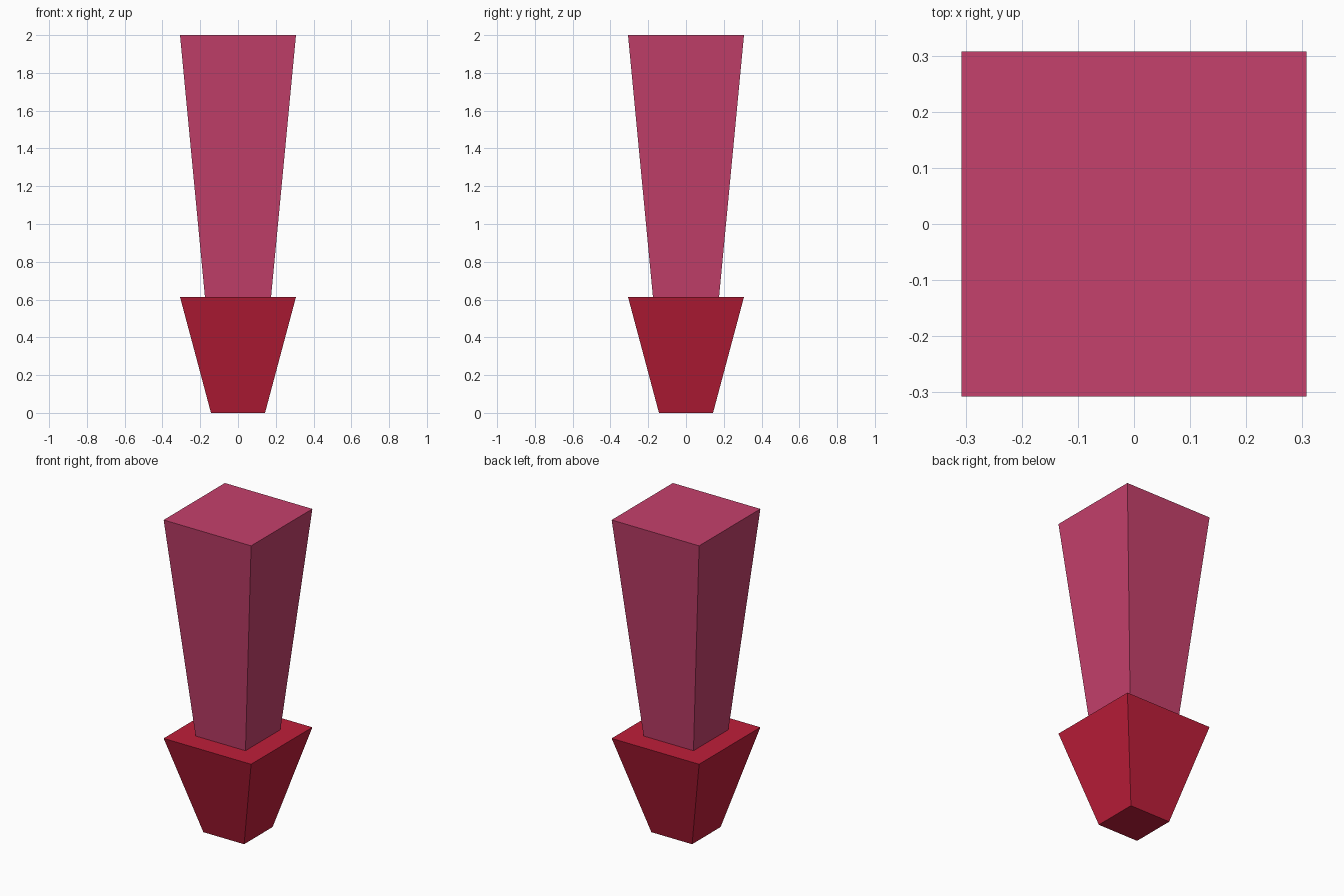
import bpy, bmesh
from mathutils import Matrix

if "Cube" in bpy.data.objects:
    bpy.data.objects.remove(bpy.data.objects["Cube"])


def tapered_block(name, z0, half0, z1, half1, color):
    """Square frustum from z0 to z1 with the given half widths."""
    bm = bmesh.new()
    bmesh.ops.create_cube(bm, size=2, matrix=Matrix.Identity(4))
    for v in bm.verts:
        top = v.co.z > 0
        half = half1 if top else half0
        v.co = (v.co.x * half, v.co.y * half, z1 if top else z0)
    mesh = bpy.data.meshes.new(name)
    bm.to_mesh(mesh)
    bm.free()
    mat = bpy.data.materials.new(name + "_color")
    mat.diffuse_color = (*color, 1)
    mat.use_nodes = True
    mat.node_tree.nodes["Principled BSDF"].inputs["Base Color"].default_value = mat.diffuse_color
    mesh.materials.append(mat)
    obj = bpy.data.objects.new(name, mesh)
    bpy.context.collection.objects.link(obj)
    return obj


# Red flared base
tapered_block("base", 0, 0.143, 0.614, 0.307, (0.52, 0.013, 0.042))

# Pink tapered column standing on the base
tapered_block("column", 0.614, 0.175, 2.0, 0.307, (0.56, 0.052, 0.15))
